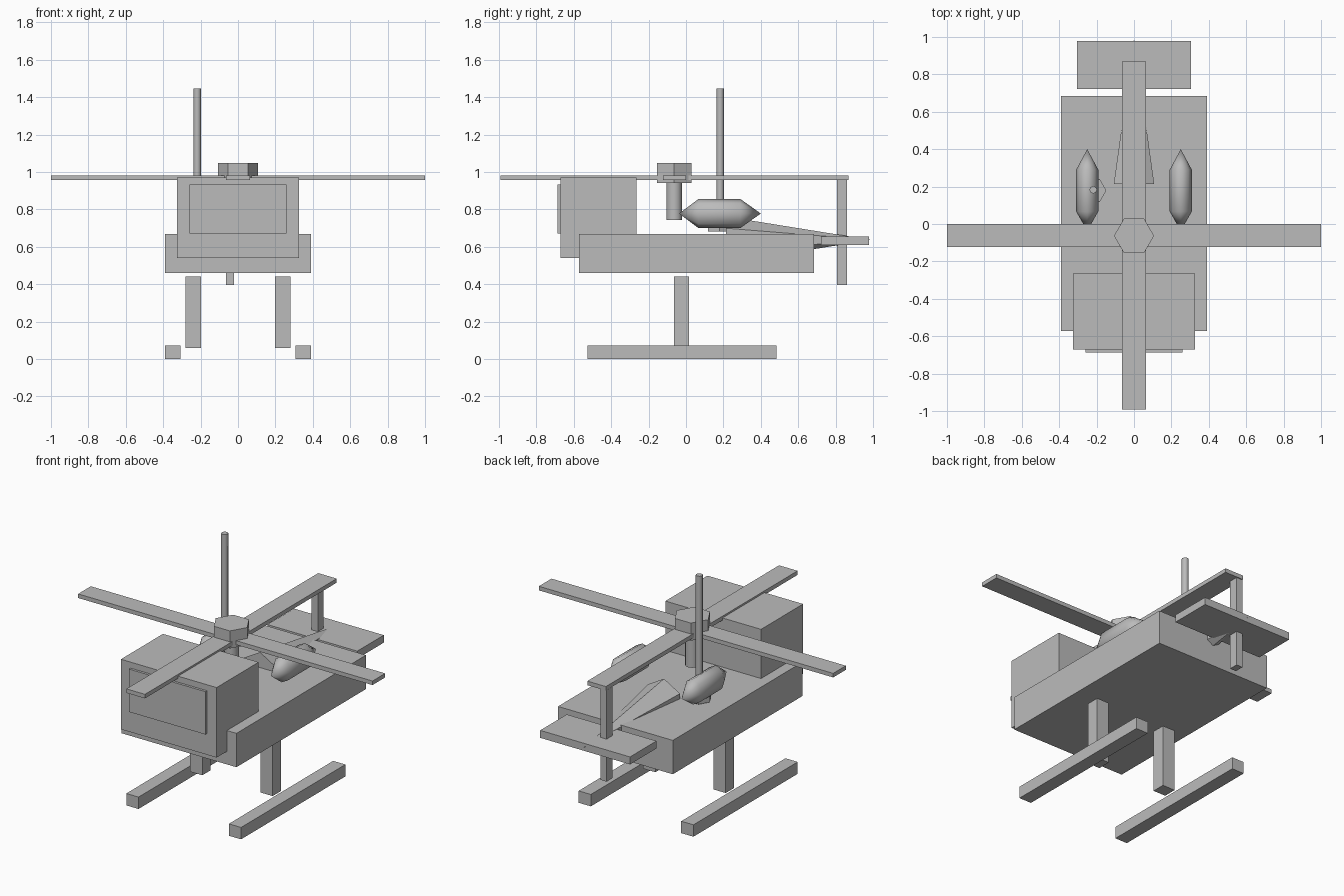
import bpy, math
from mathutils import Vector, Matrix

if "Cube" in bpy.data.objects:
    bpy.data.objects.remove(bpy.data.objects["Cube"])

grey = bpy.data.materials.new("plain_grey")
grey.diffuse_color = (0.5, 0.5, 0.5, 1)
grey.use_nodes = True
grey.node_tree.nodes["Principled BSDF"].inputs["Base Color"].default_value = grey.diffuse_color


def add_mesh(name, verts, faces, smooth=False):
    mesh = bpy.data.meshes.new(name)
    mesh.from_pydata(verts, [], faces)
    mesh.materials.append(grey)
    obj = bpy.data.objects.new(name, mesh)
    bpy.context.collection.objects.link(obj)
    if smooth:
        bpy.ops.object.select_all(action='DESELECT')
        obj.select_set(True)
        bpy.context.view_layer.objects.active = obj
        bpy.ops.object.shade_smooth_by_angle(angle=math.radians(50))
    return obj


def box(name, x, y, z):
    """Box from (min, max) pairs on each axis."""
    verts = [(a, b, c) for a in x for b in y for c in z]
    faces = [(0, 1, 3, 2), (4, 6, 7, 5), (0, 4, 5, 1),
             (2, 3, 7, 6), (0, 2, 6, 4), (1, 5, 7, 3)]
    return add_mesh(name, verts, faces)


def lathe(name, centre, profile, sides, axis='Z', squash=1.0, smooth=False):
    """Sweep (distance along axis, radius) rings; zero radius makes a tip."""
    verts, rings, faces = [], [], []
    for d, r in profile:
        n = sides if r > 0 else 1
        rings.append(range(len(verts), len(verts) + n))
        for i in range(n):
            a = math.tau * i / sides
            u, v = r * math.cos(a), r * math.sin(a)
            # along y the first corner points straight up
            p = (u, v, d) if axis == 'Z' else (v * squash, d, u)
            verts.append(Vector(p) + Vector(centre))
    for lo, hi in zip(rings, rings[1:]):
        for i in range(sides):
            j = (i + 1) % sides
            quad = [lo[i % len(lo)], lo[j % len(lo)], hi[j % len(hi)], hi[i % len(hi)]]
            faces.append(list(dict.fromkeys(quad)))
    if len(rings[0]) > 1:
        faces.append(list(rings[0])[::-1])
    if len(rings[-1]) > 1:
        faces.append(list(rings[-1]))
    return add_mesh(name, verts, faces, smooth)


# Fuselage and cabin
box("body", (-0.39, 0.39), (-0.572, 0.685), (0.46, 0.668))
box("cabin", (-0.325, 0.325), (-0.672, -0.264), (0.54, 0.97))
box("windscreen", (-0.26, 0.26), (-0.687, -0.66), (0.67, 0.933))

# Rotor
box("rotor_blade_across", (-1, 1), (-0.123, 0.0), (0.956, 0.981))
box("rotor_blade_along", (-0.063, 0.063), (-0.993, 0.868), (0.956, 0.981))
lathe("rotor_hub", (0, -0.063, 0), [(0.94, 0.107), (1.048, 0.107)], 6)
lathe("rotor_mast", (0, -0.063, 0), [(0.743, 0.042), (0.96, 0.042)], 12, smooth=True)

# Tail
lathe("tail_cone", (0, 0, 0.637), [(0.213, 0.125), (0.99, 0)], 6, axis='Y')
box("tail_plane", (-0.305, 0.305), (0.722, 0.979), (0.61, 0.656))
box("tail_fin", (-0.064, -0.022), (0.806, 0.862), (0.395, 0.956))

# Engine pods, legs and skids on both sides
for side, s in (("left", -1), ("right", 1)):
    lathe(side + "_engine_pod", (s * 0.25, 0, 0.778),
          [(-0.037, 0), (0.067, 0.078), (0.29, 0.078), (0.4, 0)],
          8, axis='Y', squash=0.76, smooth=True)
    box(side + "_leg", sorted((s * 0.197, s * 0.281)), (-0.065, 0.016), (0.06, 0.442))
    box(side + "_skid", sorted((s * 0.307, s * 0.39)), (-0.527, 0.485), (0, 0.073))

# Aerial
lathe("aerial_base", (-0.218, 0.179, 0), [(0.682, 0.07), (0.73, 0.07)], 6)
lathe("aerial_rod", (-0.218, 0.183, 0), [(0.7, 0.02), (1.447, 0.02)], 8, smooth=True)
